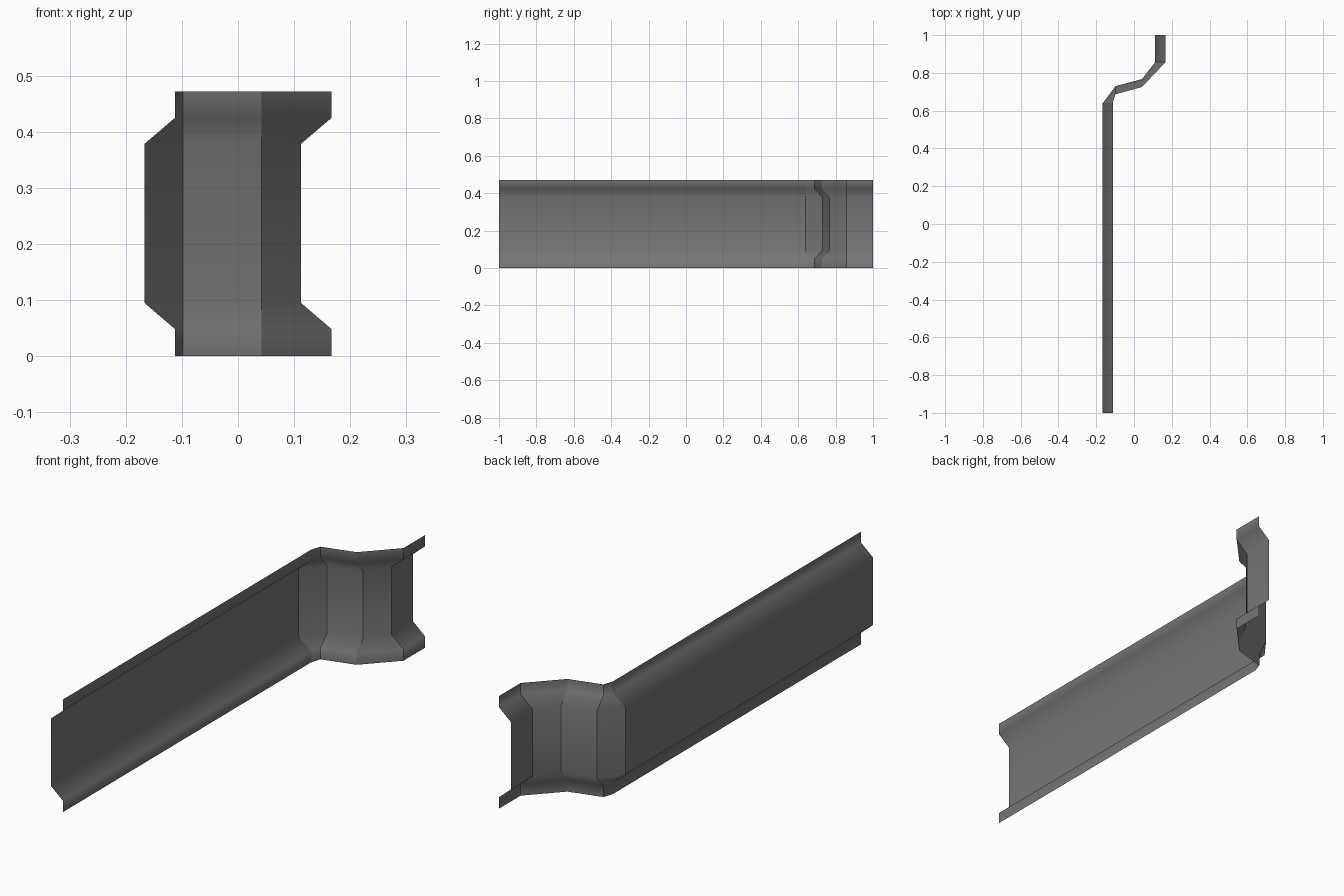
import bpy, bmesh

if "Cube" in bpy.data.objects:
    bpy.data.objects.remove(bpy.data.objects["Cube"])

# Cross-section: (height, offset) with 0 = web plane, 1 = flange plane
profile = [(0, 1), (0.048, 1), (0.095, 0), (0.378, 0), (0.425, 1), (0.472, 1)]

# Plan stations along the rail: (web x, web y), (flange x, flange y)
path = [
    ((-0.167, -1.0), (-0.112, -1.0)),
    ((-0.167, 0.638), (-0.112, 0.645)),
    ((-0.098, 0.73), (-0.098, 0.687)),
    ((0.042, 0.767), (0.042, 0.725)),
    ((0.112, 0.857), (0.167, 0.857)),
    ((0.112, 1.0), (0.167, 1.0)),
]

# Folded sheet rail: sweep the cross-section along the stations
bm = bmesh.new()
rings = [[bm.verts.new((*station[side], z)) for z, side in profile] for station in path]
for a, b in zip(rings, rings[1:]):
    for i in range(len(profile) - 1):
        f = bm.faces.new((a[i], a[i + 1], b[i + 1], b[i]))
        f.smooth = True
        f.normal_flip()

# Crisp creases where the rail bends, soft folds along its length
for ring in rings[1:-1]:
    for p, q in zip(ring, ring[1:]):
        bm.edges.get((p, q)).smooth = False

mesh = bpy.data.meshes.new("guard_rail")
bm.to_mesh(mesh)
bm.free()
rail = bpy.data.objects.new("guard_rail", mesh)
bpy.context.collection.objects.link(rail)

# Keep the broad web flat in shading
weighted = rail.modifiers.new("weighted_normals", 'WEIGHTED_NORMAL')
weighted.keep_sharp = True

# Dark grey metal
metal = bpy.data.materials.new("dark_metal")
metal.diffuse_color = (0.18, 0.18, 0.18, 1)
metal.use_nodes = True
metal.node_tree.nodes["Principled BSDF"].inputs["Base Color"].default_value = metal.diffuse_color
mesh.materials.append(metal)
